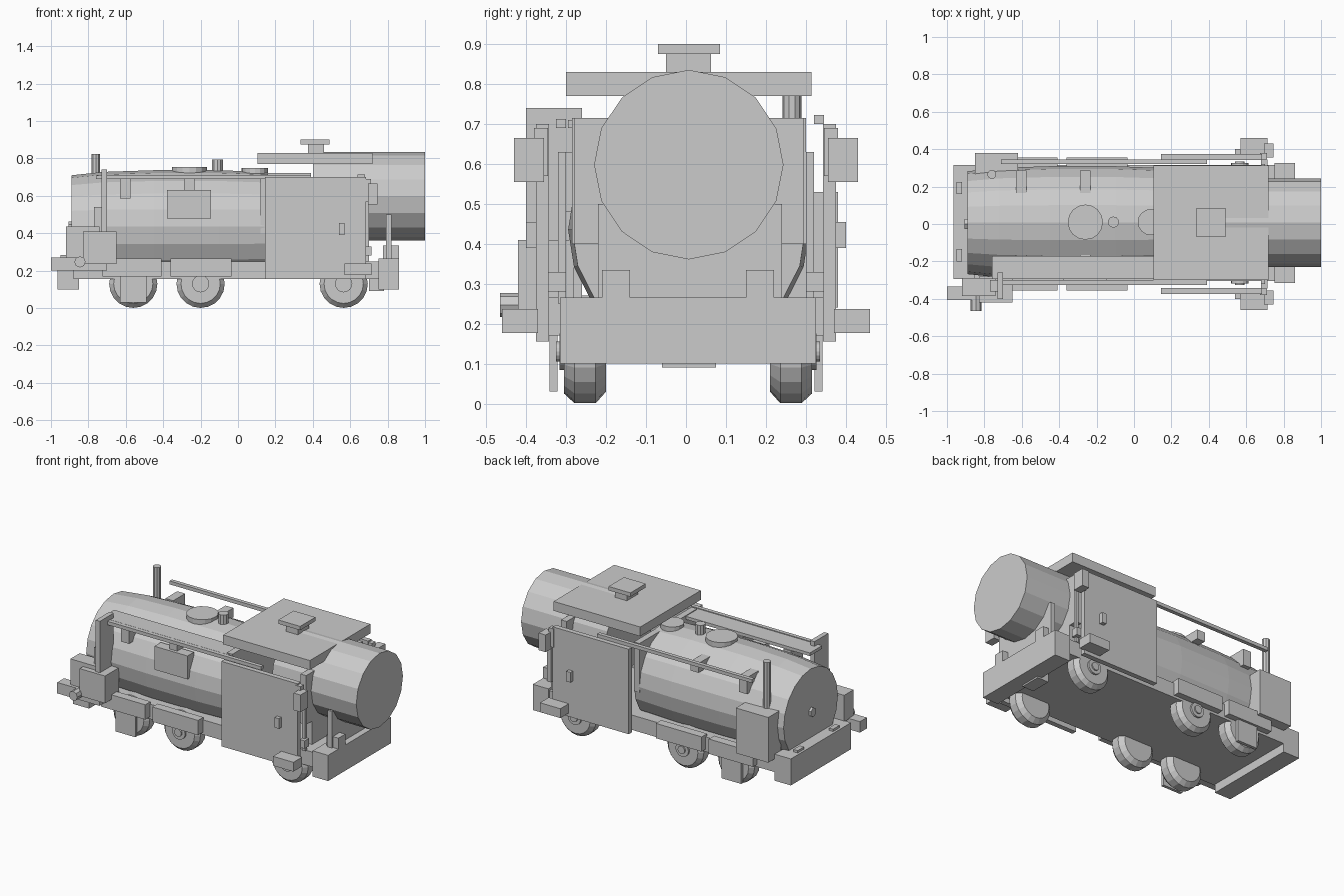
import bpy, bmesh, math


def finish(name, bm):
    bmesh.ops.recalc_face_normals(bm, faces=bm.faces)
    me = bpy.data.meshes.new(name)
    bm.to_mesh(me)
    bm.free()
    ob = bpy.data.objects.new(name, me)
    bpy.context.collection.objects.link(ob)
    return ob


def box(name, x, y, z):
    """Box from (min, max) ranges."""
    bm = bmesh.new()
    bmesh.ops.create_cube(bm, size=1)
    for v in bm.verts:
        v.co = [r[0] if c < 0 else r[1] for c, r in zip(v.co, (x, y, z))]
    return finish(name, bm)


def pair(name, x, y, z):
    """Box on the back side plus its mirror on the front side."""
    box(name + "_back", x, y, z)
    box(name + "_front", x, (-y[1], -y[0]), z)


def lathe(name, axis, centre, profile, sides=16):
    """Solid of revolution; profile = (position along axis, radius)."""
    bm = bmesh.new()
    rings = []
    for p, r in profile:
        ring = []
        for i in range(sides):
            a = 2 * math.pi * i / sides
            u, w = r * math.sin(a), r * math.cos(a)
            co = {"x": (p, centre[0] + u, centre[1] + w),
                  "y": (centre[0] + u, p, centre[1] + w),
                  "z": (centre[0] + u, centre[1] + w, p)}[axis]
            ring.append(bm.verts.new(co))
        rings.append(ring)
    for a, b in zip(rings, rings[1:]):
        for i in range(sides):
            j = (i + 1) % sides
            bm.faces.new((a[i], a[j], b[j], b[i]))
    bm.faces.new(rings[0])
    bm.faces.new(rings[-1])
    return finish(name, bm)


# Chassis and end beams
box("footplate", (-0.88, 0.76), (-0.305, 0.315), (0.155, 0.25))
box("left_beam", (-0.965, -0.85), (-0.295, 0.315), (0.10, 0.27))
box("right_beam", (0.75, 0.86), (-0.315, 0.325), (0.10, 0.265))
box("coupling_block", (0.70, 0.78), (-0.06, 0.075), (0.09, 0.17))
for i, y in enumerate((-0.175, 0.185)):
    box(f"right_beam_block_{i}", (0.775, 0.86), (y - 0.035, y + 0.035), (0.26, 0.335))
    box(f"left_beam_block_{i}", (-0.95, -0.92), (y - 0.025, y + 0.04), (0.265, 0.285))

# Wheels with hubs, axle boxes, hanging plates
for i, x in enumerate((-0.56, -0.20, 0.565)):
    for side, s in (("front", -1), ("back", 1)):
        c = 0.005
        y0, y1 = c + s * 0.205, c + s * 0.31
        d = s * 0.026
        lathe(f"wheel_{side}_{i}", "y", (x, 0.13),
              [(y0, 0.10), (y0 + d, 0.129), (y1 - d, 0.129), (y1, 0.105)], 20)
        lathe(f"hub_{side}_{i}", "y", (x, 0.13),
              [(y1 - d, 0.046), (y1 + s * 0.012, 0.046), (y1 + s * 0.012, 0.025),
               (y1 + s * 0.02, 0.025)], 16)
for i, (a, b) in enumerate(((-0.725, -0.41), (-0.36, -0.035))):
    pair(f"axle_box_{i}", (a, b), (0.30, 0.355), (0.17, 0.265))
pair("brake_plate", (-0.63, -0.49), (0.322, 0.341), (0.03, 0.20))

# Barrel-shaped boiler, flattened where it rests on the footplate
boiler = lathe("boiler", "x", (0.007, 0.435),
               [(-0.89, 0.275), (-0.72, 0.293), (-0.45, 0.302), (-0.1, 0.302), (0.16, 0.292)], 20)
for v in boiler.data.vertices:
    v.co.z = max(v.co.z, 0.16)
lathe("boiler_door_knob", "x", (0.0, 0.433), [(-0.905, 0.03), (-0.88, 0.03)], 6)

# Boiler top fittings, brackets and walkway
lathe("boiler_hatch", "z", (-0.26, 0.01), [(0.70, 0.094), (0.755, 0.094)], 16)
lathe("small_valve", "z", (-0.11, 0.01), [(0.68, 0.03), (0.795, 0.03)], 10)
lathe("rear_hatch", "z", (0.09, 0.01), [(0.68, 0.07), (0.75, 0.07)], 16)
for i, (x, z) in enumerate(((-0.603, 0.585), (-0.26, 0.63))):
    pair(f"boiler_bracket_{i}", (x - 0.028, x + 0.028), (0.165, 0.285), (z, 0.69))
box("side_panel", (-0.38, -0.145), (-0.305, -0.24), (0.48, 0.63))
box("top_walkway", (-0.76, 0.14), (-0.295, -0.17), (0.69, 0.71))

# Rails
box("rail_front", (-0.71, 0.39), (-0.325, -0.30), (0.69, 0.712))
box("rail_back", (-0.71, 0.39), (0.32, 0.345), (0.70, 0.722))

# Left end equipment
box("front_post", (-0.73, -0.70), (-0.40, -0.26), (0.23, 0.74))
box("post_case", (-0.77, -0.70), (-0.36, -0.30), (0.40, 0.54))
box("front_case", (-0.83, -0.65), (-0.42, -0.28), (0.235, 0.41))
box("front_case_rear", (-0.92, -0.74), (-0.385, -0.29), (0.265, 0.435))
box("front_step", (-1.0, -0.70), (-0.405, -0.335), (0.20, 0.27))
lathe("front_knob", "y", (-0.845, 0.247), [(-0.465, 0.03), (-0.38, 0.03)], 8)
box("back_case", (-0.85, -0.62), (0.25, 0.38), (0.24, 0.53))
lathe("exhaust_pipe", "z", (-0.76, 0.265), [(0.45, 0.024), (0.825, 0.024)], 10)

# Cab
pair("cab_side", (0.144, 0.684), (0.343, 0.375), (0.155, 0.70))
box("cab_left_wall", (0.12, 0.16), (-0.285, 0.30), (0.40, 0.715))
box("cab_right_wall", (0.64, 0.68), (-0.28, 0.295), (0.40, 0.715))
box("cab_lower_wall", (0.64, 0.68), (-0.22, 0.24), (0.24, 0.42))
box("cab_roof", (0.105, 0.72), (-0.30, 0.314), (0.77, 0.83))
box("vent_neck", (0.375, 0.46), (-0.05, 0.063), (0.82, 0.88))
box("vent_cap", (0.335, 0.49), (-0.07, 0.085), (0.875, 0.90))
pair("door_handle", (0.54, 0.57), (0.365, 0.40), (0.39, 0.455))
pair("lamp_box", (0.695, 0.745), (0.355, 0.43), (0.555, 0.665))
pair("lamp_bracket", (0.675, 0.71), (0.345, 0.38), (0.57, 0.69))
pair("cab_step", (0.57, 0.715), (0.37, 0.46), (0.177, 0.237))
pair("cab_grab_bar", (0.68, 0.70), (0.30, 0.32), (0.25, 0.63))
pair("cab_corner_block", (0.68, 0.715), (0.30, 0.345), (0.28, 0.33))

# Rear tank and its saddle plate
lathe("rear_tank", "x", (0.007, 0.598), [(0.40, 0.237), (1.0, 0.237)], 16)
box("tank_saddle", (0.79, 0.82), (-0.22, 0.24), (0.26, 0.50))
